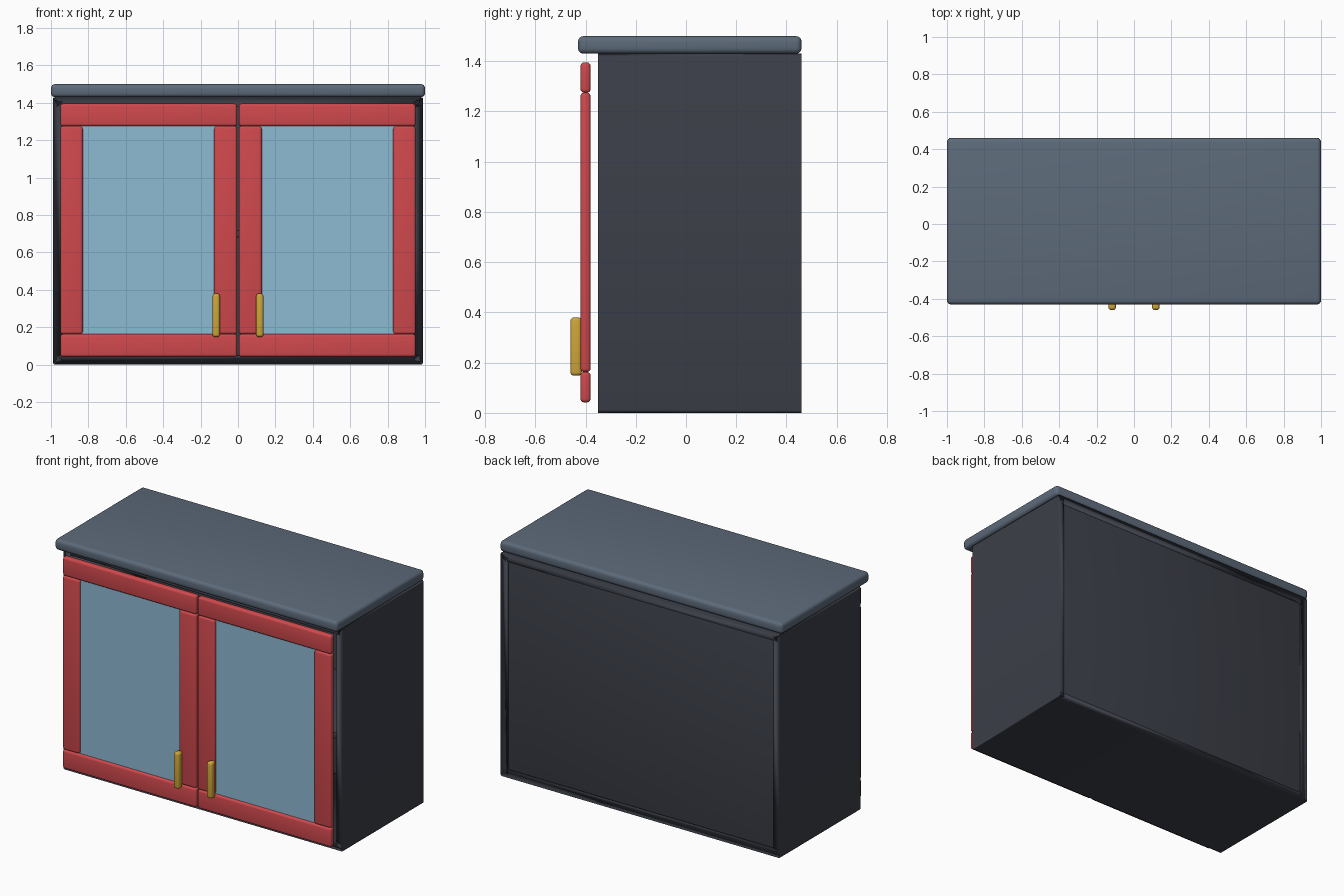
import bpy, bmesh
from mathutils import Vector

if "Cube" in bpy.data.objects:
    bpy.data.objects.remove(bpy.data.objects["Cube"])


def mat(name, rgb):
    m = bpy.data.materials.new(name)
    m.diffuse_color = (*rgb, 1)
    m.use_nodes = True
    m.node_tree.nodes["Principled BSDF"].inputs["Base Color"].default_value = m.diffuse_color
    return m


SLATE = mat("slate_top", (0.11, 0.145, 0.195))
DARK = mat("dark_body", (0.045, 0.050, 0.066))
RED = mat("red_frame", (0.63, 0.066, 0.074))
GLASS = mat("blue_glass", (0.27, 0.49, 0.65))
GOLD = mat("gold_handle", (0.62, 0.38, 0.04))


def box(name, material, x, y, z, bevel=0.0, segments=4):
    """Box from (min, max) ranges, with rounded edges."""
    bm = bmesh.new()
    bmesh.ops.create_cube(bm, size=1)
    for v in bm.verts:
        v.co = Vector([r[0] if c < 0 else r[1] for c, r in zip(v.co, (x, y, z))])
    if bevel:
        bmesh.ops.bevel(bm, geom=bm.edges[:], offset=bevel, segments=segments,
                        profile=0.5, affect='EDGES', clamp_overlap=True)
    return finish(name, bm, material)


def finish(name, bm, material):
    bmesh.ops.recalc_face_normals(bm, faces=bm.faces[:])
    me = bpy.data.meshes.new(name)
    bm.to_mesh(me)
    bm.free()
    me.materials.append(material)
    ob = bpy.data.objects.new(name, me)
    bpy.context.collection.objects.link(ob)
    bpy.ops.object.select_all(action='DESELECT')
    ob.select_set(True)
    bpy.context.view_layer.objects.active = ob
    bpy.ops.object.shade_smooth_by_angle(angle=0.6)
    return ob


# Carcass: open tube with rounded long edges, thickened inwards
bm = bmesh.new()
bmesh.ops.create_cube(bm, size=1)
for v in bm.verts:
    v.co = Vector((v.co.x * 1.98, -0.35 if v.co.y < 0 else 0.46, (v.co.z + 0.5) * 1.43))
bm.normal_update()
ends = [f for f in bm.faces if abs(f.normal.y) > 0.9]
bmesh.ops.delete(bm, geom=ends, context='FACES_ONLY')
long_edges = [e for e in bm.edges if abs(e.verts[0].co.y - e.verts[1].co.y) > 0.1]
bmesh.ops.bevel(bm, geom=long_edges, offset=0.012, segments=3, profile=0.5, affect='EDGES')
carcass = finish("carcass", bm, DARK)
mean = sum((p.normal.dot(p.center - Vector((0, 0.05, 0.715))) for p in carcass.data.polygons))
if mean < 0:
    carcass.data.flip_normals()
solid = carcass.modifiers.new("thickness", 'SOLIDIFY')
solid.thickness = 0.05
solid.offset = -1

# Back panel, shelf and worktop
box("back_panel", DARK, (-0.942, 0.942), (0.41, 0.458), (0.048, 1.382), 0.01, 3)
box("shelf", DARK, (-0.945, 0.945), (-0.30, 0.42), (0.68, 0.72), 0.005, 2)
box("worktop", SLATE, (-1.0, 1.0), (-0.43, 0.46), (1.43, 1.50), 0.022)

# Two mirrored glazed doors
DOOR_Y = (-0.42, -0.38)
for side, s in (("left", -1), ("right", 1)):
    def span(a, b):
        return tuple(sorted((s * a, s * b)))
    box(side + "_door_top_rail", RED, span(0.005, 0.95), DOOR_Y, (1.275, 1.395), 0.014)
    box(side + "_door_bottom_rail", RED, span(0.005, 0.95), DOOR_Y, (0.042, 0.163), 0.014)
    box(side + "_door_inner_stile", RED, span(0.005, 0.127), DOOR_Y, (0.163, 1.275), 0.014)
    box(side + "_door_outer_stile", RED, span(0.83, 0.95), DOOR_Y, (0.163, 1.275), 0.014)
    box(side + "_door_glass", GLASS, span(0.10, 0.86), (-0.405, -0.395), (0.14, 1.30))
    box(side + "_door_handle", GOLD, span(0.097, 0.136), (-0.46, -0.415), (0.148, 0.38), 0.014)
